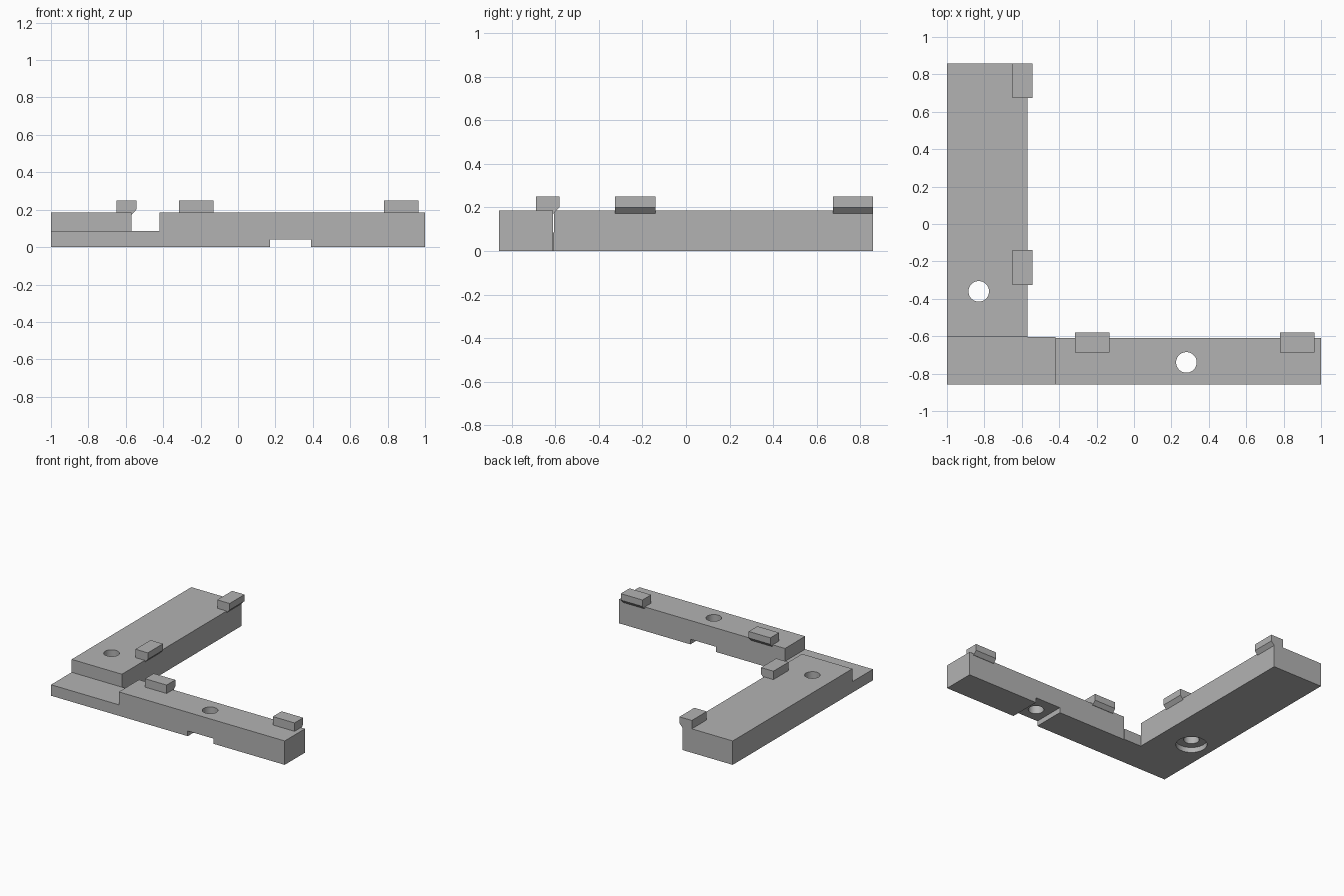
import bpy
from mathutils import Vector

cube = bpy.data.objects.get("Cube")
if cube:
    bpy.data.objects.remove(cube, do_unlink=True)

grey = bpy.data.materials.new("light grey")
grey.use_nodes = True
grey.diffuse_color = (0.45, 0.45, 0.45, 1)
grey.node_tree.nodes["Principled BSDF"].inputs["Base Color"].default_value = (0.45, 0.45, 0.45, 1)

TOP = 0.185
STEP = 0.085
RECESS = 0.04


def extrude(name, profile, axis, start, end):
    """Extrude an (across, z) profile along x or y."""
    def place(across, z, along):
        return Vector((across, along, z)) if axis == "y" else Vector((along, across, z))
    n = len(profile)
    verts = [place(a, z, s) for s in (start, end) for a, z in profile]
    faces = [tuple(range(n)), tuple(reversed(range(n, 2 * n)))]
    faces += [(i, i + n, (i + 1) % n + n, (i + 1) % n) for i in range(n)]
    if axis == "x":
        faces = [tuple(reversed(f)) for f in faces]
    mesh = bpy.data.meshes.new(name)
    mesh.from_pydata(verts, [], faces)
    mesh.materials.append(grey)
    obj = bpy.data.objects.new(name, mesh)
    bpy.context.collection.objects.link(obj)
    return obj


def box(name, x0, x1, y0, y1, z1):
    return extrude(name, [(x0, 0), (x1, 0), (x1, z1), (x0, z1)], "y", y0, y1)


def combine(target, tool, operation):
    mod = target.modifiers.new(operation, "BOOLEAN")
    mod.operation = operation
    mod.solver = "EXACT"
    mod.object = tool
    bpy.context.view_layer.objects.active = target
    bpy.ops.object.modifier_apply(modifier=mod.name)
    bpy.data.objects.remove(tool, do_unlink=True)


def drill(target, x, y, radius, top):
    bpy.ops.mesh.primitive_cylinder_add(vertices=48, radius=radius, depth=1,
                                        location=(x, y, top - 0.5))
    cutter = bpy.context.object
    cutter.hide_render = True
    cutter.data.materials.append(grey)
    combine(target, cutter, "DIFFERENCE")


# Front bar with a notch underneath
bar = [(-0.42, 0), (0.17, 0), (0.17, RECESS), (0.39, RECESS), (0.39, 0),
       (1, 0), (1, TOP), (-0.42, TOP)]
frame = extrude("corner_frame", bar, "y", -0.857, -0.61)

# Low corner plate and side arm joined to the bar
combine(frame, box("corner_plate", -1, -0.42, -0.857, -0.605, STEP), "UNION")
combine(frame, box("side_arm", -1, -0.57, -0.605, 0.857, TOP), "UNION")

# Screw holes, the arm one with a round recess below
drill(frame, 0.28, -0.74, 0.055, 0.4)
drill(frame, -0.83, -0.36, 0.055, 0.4)
drill(frame, -0.83, -0.36, 0.11, RECESS)


# Clips overhanging the inner edges, chamfered underneath
def clip(name, axis, edge, start, end):
    profile = [(-0.08, 0.172), (0, 0.172), (0.026, 0.2), (0.026, 0.25), (-0.08, 0.25)]
    extrude(name, [(edge + u, z) for u, z in profile], axis, start, end)


clip("arm_clip_back", "y", -0.57, 0.675, 0.857)
clip("arm_clip_front", "y", -0.57, -0.325, -0.14)
clip("bar_clip_right", "x", -0.607, -0.315, -0.13)
clip("bar_clip_left", "x", -0.607, 0.78, 0.965)

# Smooth the hole walls only
bpy.ops.object.select_all(action="DESELECT")
frame.select_set(True)
bpy.context.view_layer.objects.active = frame
bpy.ops.object.shade_smooth_by_angle(angle=0.5)
